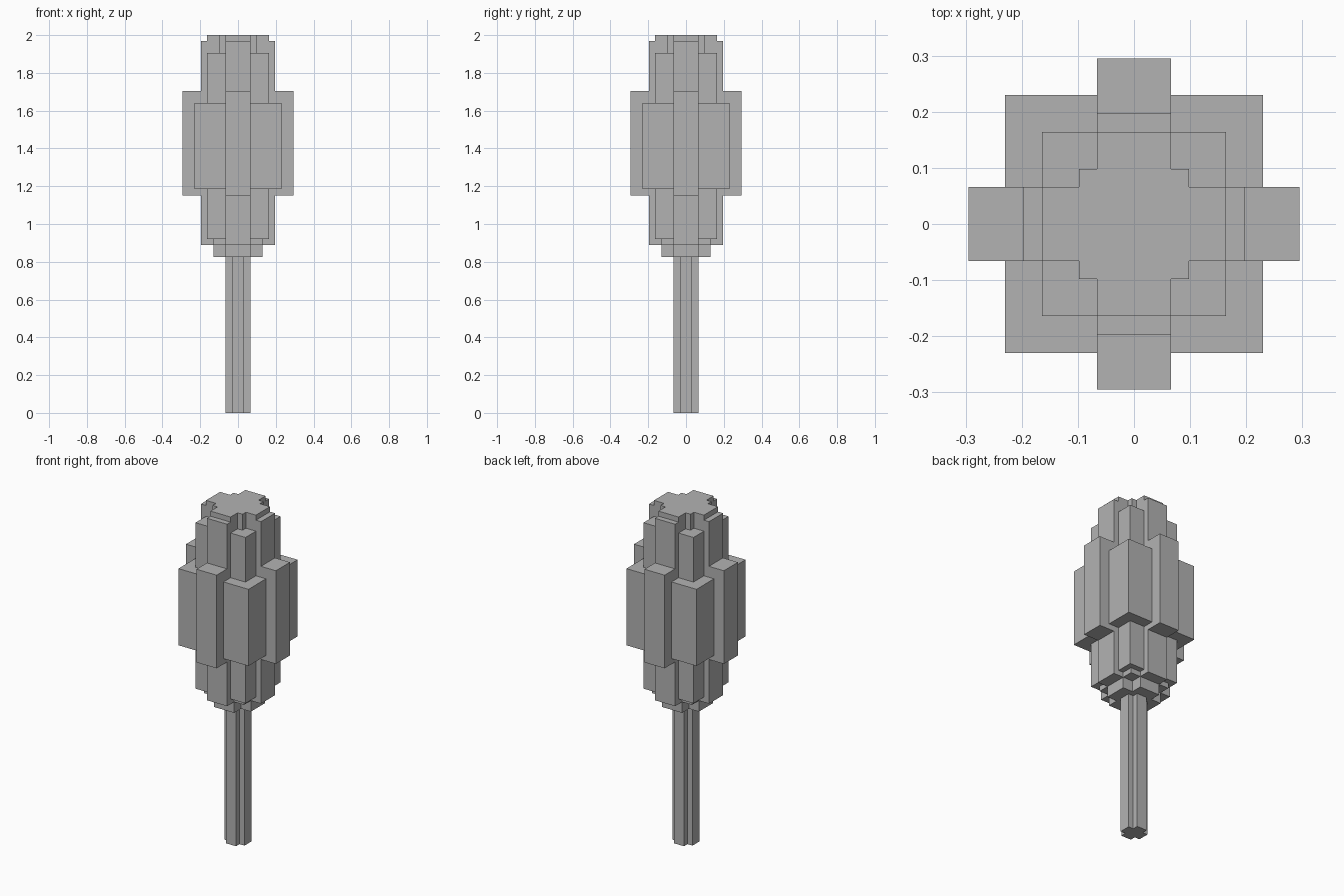
import bpy
import bmesh

cube = bpy.data.objects.get("Cube")
if cube:
    bpy.data.objects.remove(cube, do_unlink=True)

grey = bpy.data.materials.new("plain grey")
grey.use_nodes = True
colour = (0.45, 0.45, 0.45, 1.0)
grey.diffuse_color = colour
grey.node_tree.nodes["Principled BSDF"].inputs["Base Color"].default_value = colour

W = 0.066  # half width of the foliage arms


def prism(name, corner, z0, z1):
    """Repeat one corner's points around four quarter turns and extrude upward."""
    pts = list(corner)
    outline = []
    for _ in range(4):
        outline += pts
        pts = [(-y, x) for x, y in pts]
    bm = bmesh.new()
    base = bm.faces.new([bm.verts.new((x, y, z0)) for x, y in outline])
    ext = bmesh.ops.extrude_face_region(bm, geom=[base])
    top = [g for g in ext["geom"] if isinstance(g, bmesh.types.BMVert)]
    bmesh.ops.translate(bm, vec=(0, 0, z1 - z0), verts=top)
    bmesh.ops.recalc_face_normals(bm, faces=bm.faces)
    mesh = bpy.data.meshes.new(name)
    bm.to_mesh(mesh)
    bm.free()
    mesh.materials.append(grey)
    obj = bpy.data.objects.new(name, mesh)
    bpy.context.collection.objects.link(obj)


def cross(name, reach, half, z0, z1):
    prism(name, [(reach, half), (half, half), (half, reach)], z0, z1)


def block(name, half, z0, z1):
    prism(name, [(half, half)], z0, z1)


# Trunk with notched corners
cross("trunk", W, 0.033, 0.0, 0.825)

# Cross-shaped foliage tiers, bottom to top
cross("foliage_base_cross", 0.131, W, 0.825, 0.89)
cross("foliage_lower_cross", 0.197, W, 0.89, 1.152)
cross("foliage_middle_cross", 0.295, W, 1.152, 1.705)
cross("foliage_upper_cross", 0.197, W, 1.705, 1.97)

# Square foliage tiers filling the corners between the arms
block("foliage_base_block", 0.131, 0.89, 0.92)
block("foliage_lower_block", 0.164, 0.92, 1.185)
block("foliage_middle_block", 0.23, 1.185, 1.64)
block("foliage_upper_block", 0.164, 1.64, 1.905)
block("foliage_crown_neck", 0.098, 1.905, 1.97)

# Stepped crown cap
prism("foliage_crown_cap",
      [(0.164, W), (0.098, W), (0.098, 0.098), (W, 0.098), (W, 0.164)],
      1.97, 2.0)
